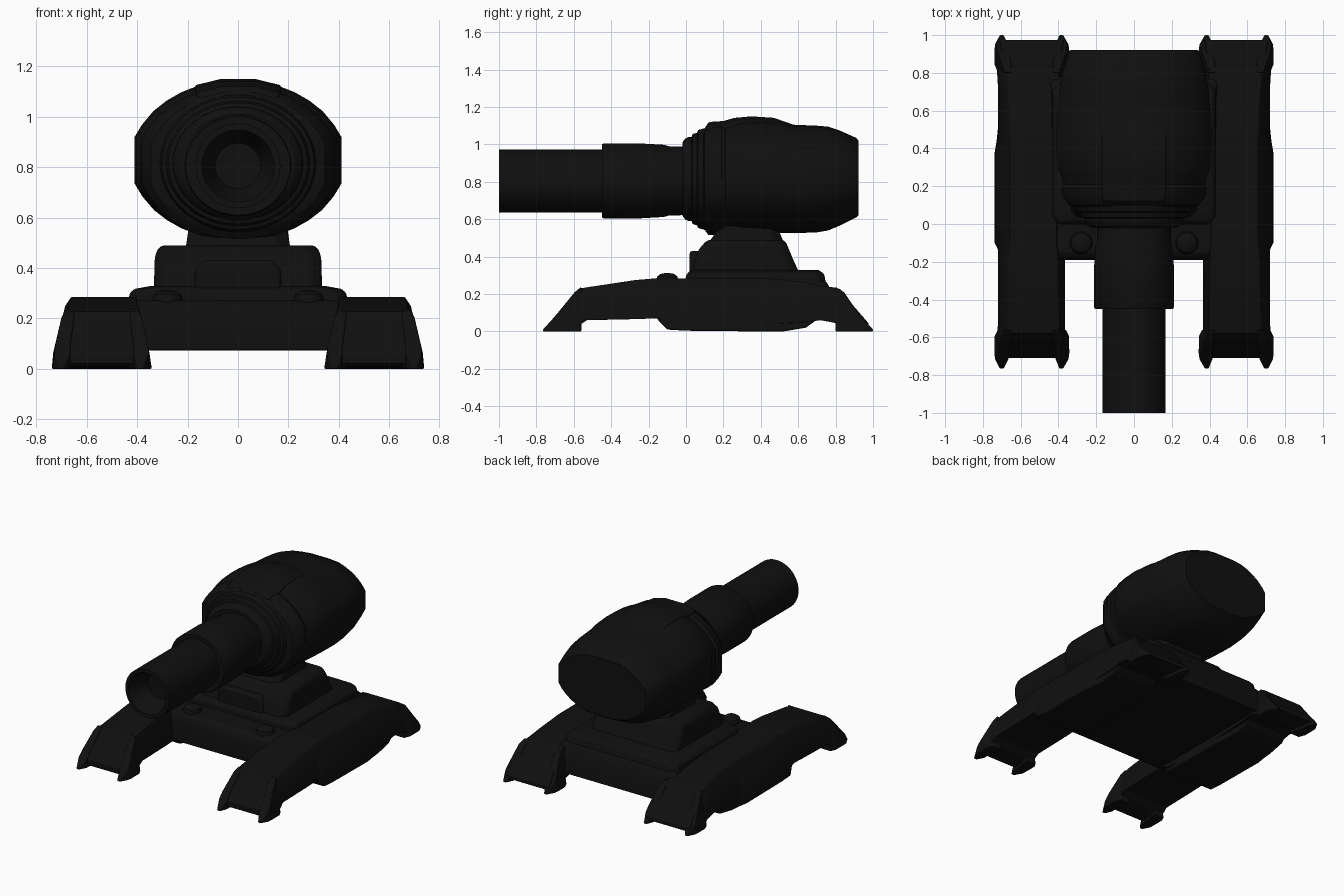
import bpy, bmesh, math

dark = bpy.data.materials.new("dark_metal")
dark.diffuse_color = (0.005, 0.005, 0.005, 1)
parts = []


def loft(name, rings, bevel=0.0, mirror=False, closed=False):
    """Skin a list of equal-length vertex rings and cap both ends."""
    bm = bmesh.new()
    vs = [[bm.verts.new(p) for p in ring] for ring in rings]
    for a, b in zip(vs, vs[1:]):
        n = len(a)
        for i in range(n):
            j = (i + 1) % n
            bm.faces.new((a[i], a[j], b[j], b[i]))
    bm.faces.new(vs[0])
    bm.faces.new(vs[-1])
    bmesh.ops.recalc_face_normals(bm, faces=bm.faces)
    me = bpy.data.meshes.new(name)
    bm.to_mesh(me)
    bm.free()
    me.materials.append(dark)
    ob = bpy.data.objects.new(name, me)
    bpy.context.collection.objects.link(ob)
    if bevel:
        b = ob.modifiers.new("bevel", 'BEVEL')
        b.width, b.segments = bevel, 2
        b.limit_method, b.angle_limit = 'ANGLE', math.radians(28)
    if mirror:
        ob.modifiers.new("mirror", 'MIRROR').use_axis[0] = True
    parts.append(ob)
    return ob


def lathe_y(name, profile, zc, sx=1.0, n=64):
    """Turn (y, radius) points round the barrel axis."""
    rings = []
    for y, r in profile:
        rings.append([(sx * r * math.cos(2 * math.pi * k / n), y,
                       zc + r * math.sin(2 * math.pi * k / n)) for k in range(n)])
    return loft(name, rings)


def rect(z, w, y0, y1, c):
    """Horizontal rectangle with cut corners."""
    return [(-w + c, y0, z), (w - c, y0, z), (w, y0 + c, z), (w, y1 - c, z),
            (w - c, y1, z), (-w + c, y1, z), (-w, y1 - c, z), (-w, y0 + c, z)]


# Barrel with hollow muzzle, and its thicker sleeve
ZC = 0.805
lathe_y("barrel", [(-0.86, 0.09), (-0.92, 0.115), (-0.985, 0.135), (-1.0, 0.143), (-1.0, 0.168),
                   (-0.4, 0.168)], ZC)
lathe_y("barrel_sleeve", [(-0.45, 0.16), (-0.45, 0.195), (-0.44, 0.2), (-0.24, 0.2), (-0.12, 0.193),
                          (-0.09, 0.185), (0.05, 0.182)], ZC, 1.06)
lathe_y("front_rings", [(-0.02, 0.17), (-0.02, 0.195), (-0.005, 0.215), (0.015, 0.225), (0.03, 0.225),
                        (0.035, 0.24), (0.06, 0.248), (0.065, 0.262), (0.1, 0.272), (0.12, 0.3),
                        (0.2, 0.3)], 0.815, 1.15)

# Turret head: faceted oval section swept along y
OUTLINE = [(1, 0), (1, .3), (.93, .46), (.82, .64), (.69, .78), (.55, .89), (.4, .97), (.2, 1), (0, 1)]
half = OUTLINE + [(-x, z) for x, z in reversed(OUTLINE[:-1])]
section = half + [(x, -z) for x, z in reversed(half[1:-1])]


def head_ring(y, w, zt, zb):
    m = (zt + zb) / 2
    h = (zt - zb) / 2
    return [(x * w, y, m + z * h) for x, z in section]


loft("turret_head", [head_ring(*s) for s in [
    (0.09, 0.31, 1.06, 0.57), (0.10, 0.345, 1.08, 0.55), (0.14, 0.375, 1.105, 0.52),
    (0.19, 0.385, 1.11, 0.53), (0.21, 0.375, 1.10, 0.54), (0.26, 0.385, 1.115, 0.538),
    (0.29, 0.403, 1.125, 0.535), (0.40, 0.41, 1.13, 0.53), (0.50, 0.41, 1.12, 0.527),
    (0.58, 0.406, 1.105, 0.525), (0.70, 0.396, 1.10, 0.53), (0.76, 0.387, 1.095, 0.54),
    (0.82, 0.373, 1.075, 0.565), (0.91, 0.345, 1.035, 0.61), (0.922, 0.335, 1.02, 0.62)]])

# Raised spine on the head
loft("head_spine", [[(-w, y, 1.0), (-w, y, z - .025), (-w * .4, y, z), (w * .4, y, z),
                     (w, y, z - .025), (w, y, 1.0)]
                    for y, w, z in [(0.11, .15, 1.105), (0.125, .165, 1.12), (0.2, .17, 1.125),
                                    (0.26, .17, 1.142), (0.35, .17, 1.15), (0.47, .17, 1.142),
                                    (0.59, .14, 1.10)]], 0.006)

# Pedestal, collar and front panel
loft("pedestal", [rect(0.26, .335, 0.02, 0.63, .03), rect(0.38, .332, 0.045, 0.575, .04),
                  rect(0.44, .33, 0.07, 0.55, .04), rect(0.475, .32, 0.10, 0.535, .04),
                  rect(0.49, .30, 0.12, 0.52, .04)], 0.012)
loft("collar", [rect(0.46, .21, 0.11, 0.53, .05), rect(0.53, .2, 0.16, 0.50, .05),
                rect(0.60, .19, 0.18, 0.49, .05)], 0.01)
loft("pedestal_panel", [[(x, y, z) for x, z in [(-.17, .28), (.17, .28), (.17, .39), (.14, .43),
                                                (-.14, .43), (-.17, .39)]] for y in (0.02, 0.12)], 0.012)

# Hull between the legs, and the stepped deck
loft("hull", [rect(0.073, .45, -0.19, 0.80, .01), rect(0.20, .45, -0.19, 0.785, .01),
              rect(0.25, .44, -0.175, 0.76, .02), rect(0.272, .42, -0.15, 0.745, .03)], 0.01)
loft("deck", [rect(0.22, .44, -0.01, 0.755, .04), rect(0.30, .43, 0.0, 0.74, .04),
              rect(0.318, .41, 0.015, 0.73, .05), rect(0.328, .35, 0.03, 0.71, .05)], 0.008)

# Domed bolts on the hull front
N = 24
loft("hull_bolts", [[(0.28 + r * math.cos(2 * math.pi * k / N), -0.1 + r * math.sin(2 * math.pi * k / N), z)
                     for k in range(N)] for z, r in
                    [(0.2, .06), (0.275, .06), (0.295, .053), (0.308, .035), (0.312, .012)]], mirror=True)


# Legs: sloped-sided section swept along y
def leg_ring(y, zb, zt, xi, xo):
    h = zt - zb
    s = h / 0.28                      # taper follows height
    return [(xi, y, zb), (xi + .02 * s, y, zb + h * .55), (xi + .05 * s, y, zt),
            (xo - .075 * s, y, zt), (xo - .045 * s, y, zb + h * .84), (xo - .005, y, zb + h * .25), (xo, y, zb)]


loft("leg", [leg_ring(*s) for s in [
    (-0.71, .02, .06, .37, .71), (-0.60, .02, .195, .365, .725), (-0.575, .03, .228, .365, .725),
    (-0.53, .06, .236, .365, .72), (-0.27, .066, .275, .365, .72), (-0.16, .07, .284, .365, .72),
    (-0.10, .04, .284, .365, .722), (0.45, .04, .284, .365, .722), (0.64, .05, .262, .365, .72),
    (0.72, .06, .245, .365, .72), (0.80, .045, .234, .365, .725), (0.825, .02, .226, .365, .725),
    (0.845, .02, .195, .365, .725), (0.975, .02, .045, .37, .715)]], 0.008, True)

# Skid and bulging guard on the middle of each leg
loft("leg_guard", [leg_ring(*s) for s in [
    (-0.15, .06, .21, .38, .715), (-0.10, .01, .225, .37, .738), (0.0, .004, .235, .36, .738),
    (0.38, 0, .235, .36, .738), (0.44, 0, .225, .365, .728), (0.52, 0, .2, .37, .72),
    (0.64, .02, .16, .38, .715), (0.69, .055, .12, .385, .71)]], 0.008, True)


# Toe claws: a rib along each edge of each foot
def claw(name, y_tip, y_mid, y_end, d):
    for side, edge, tip, inner, lean in (("inner", .342, .385, .415, .05), ("outer", .739, .70, .665, -.05)):
        mid = (edge + tip) / 2

        def ring(y, zt, a, b, k):
            return [(a, y, 0), (a + lean * k, y, zt), (b, y, zt), (b, y, 0)]
        loft(name + "_" + side, [
            ring(y_tip, .01, tip - lean * .2, tip + lean * .2, 0),
            ring(y_tip + .05 * d, .065, mid - lean * .35, inner, .2),
            ring(y_tip + .08 * d, .10, edge, inner, .3),
            ring(y_mid, .21, edge, inner + lean * .3, .8),
            ring(y_end, .238, edge + lean * .35, inner + lean * .3, .7)], 0.006, True)


claw("front_claw", -0.765, -0.595, -0.56, 1)
claw("rear_claw", 1.0, 0.845, 0.80, -1)

# Smooth shading with sharp edges kept
bpy.ops.object.select_all(action='DESELECT')
for ob in parts:
    ob.select_set(True)
bpy.context.view_layer.objects.active = parts[0]
bpy.ops.object.shade_smooth_by_angle(angle=math.radians(32))
